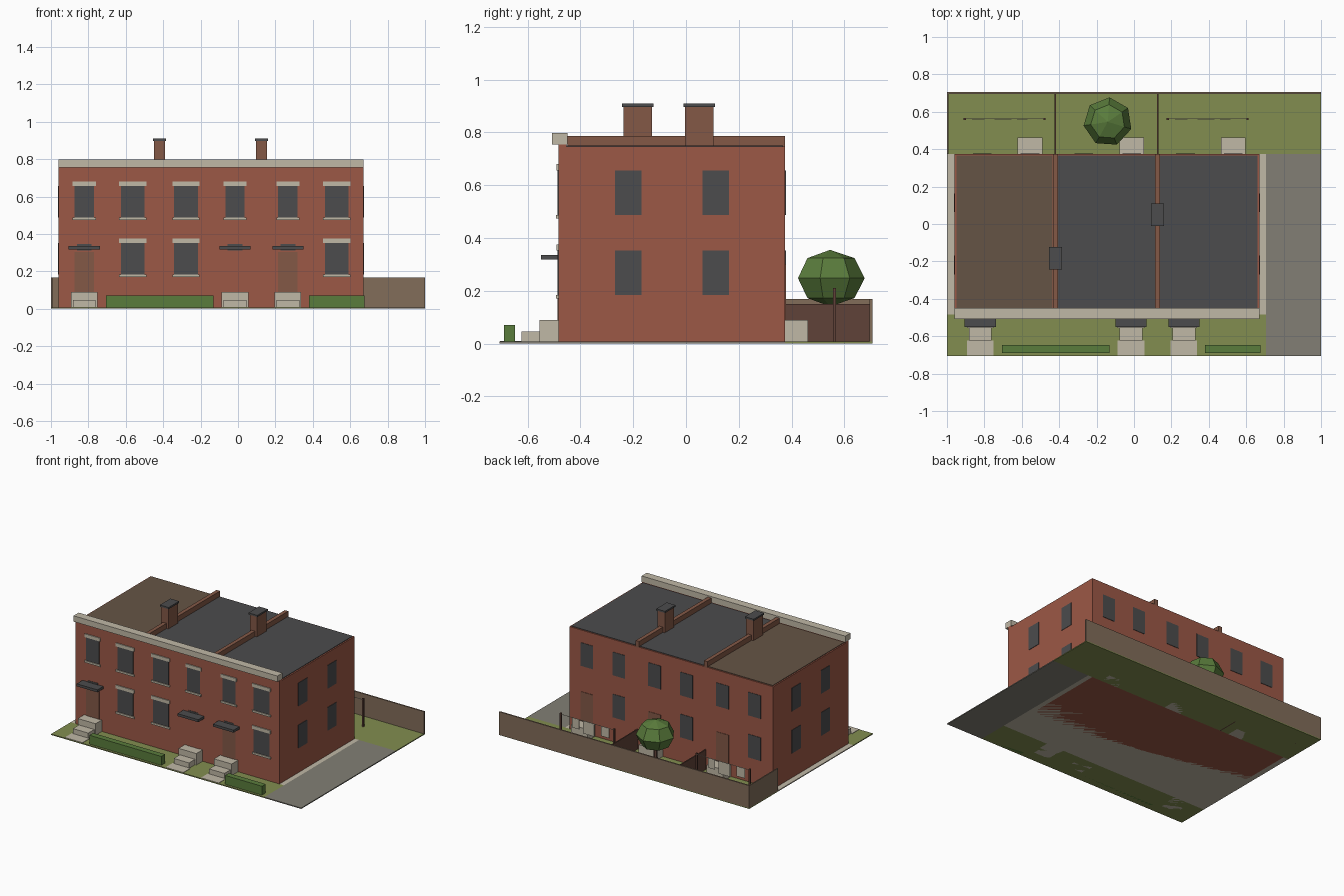
import bpy, bmesh, math
from mathutils import Matrix

if "Cube" in bpy.data.objects:
    bpy.data.objects.remove(bpy.data.objects["Cube"])


def material(name, r, g, b):
    m = bpy.data.materials.new(name)
    lin = [((c / 255 + 0.055) / 1.055) ** 2.4 for c in (r, g, b)]
    m.diffuse_color = (*lin, 1)
    m.use_nodes = True
    m.node_tree.nodes["Principled BSDF"].inputs["Base Color"].default_value = m.diffuse_color
    return m


BRICK = material("red brick", 156, 88, 70)
STONE = material("pale stone", 192, 184, 166)
SLATE = material("dark slate", 76, 76, 77)
TAR = material("brown roofing", 101, 84, 69)
FENCE = material("fence wood", 130, 109, 90)
GRASS = material("grass", 130, 141, 80)
LEAF = material("foliage", 90, 124, 60)
DRIVE = material("driveway grey", 130, 127, 117)
BROWN = material("brown brick", 131, 88, 70)
POST = material("dark wood", 96, 66, 56)

WX0, WX1, WY0, WY1, WZ = -0.96, 0.67, -0.483, 0.375, 0.75
EY = 0.706


def finish(name, bm, mat):
    me = bpy.data.meshes.new(name)
    bm.to_mesh(me)
    bm.free()
    me.materials.append(mat)
    ob = bpy.data.objects.new(name, me)
    bpy.context.collection.objects.link(ob)
    return ob


def box(name, x0, x1, y0, y1, z0, z1, mat):
    bm = bmesh.new()
    bmesh.ops.create_cube(bm, size=1)
    for v in bm.verts:
        v.co = ((x0 + x1) / 2 + v.co.x * (x1 - x0),
                (y0 + y1) / 2 + v.co.y * (y1 - y0),
                (z0 + z1) / 2 + v.co.z * (z1 - z0))
    return finish(name, bm, mat)


# ground pieces
G = 0.007
box("front_lawn", -1, 0.705, -EY, WY0, 0, G, GRASS)
box("rear_lawn", -1, 1, WY1, EY, 0, G, GRASS)
box("driveway", 0.705, 1, -EY, WY1, 0, G, DRIVE)
box("foundation_pad", -1, 0.705, WY0, WY1, 0, G, STONE)

# main block, cornice and roofs
box("brick_walls", WX0, WX1, WY0, WY1, 0, WZ - 0.004, BRICK)
box("cornice", WX0, WX1, -0.508, -0.449, 0.755, 0.797, STONE)
box("cornice_backing", WX0, WX1, WY0, -0.452, WZ - 0.004, 0.755, BRICK)
for i, (x0, x1, mat) in enumerate([(-0.95, -0.435, TAR), (-0.405, 0.113, SLATE),
                                   (0.14, 0.66, SLATE)]):
    box(f"roof_{i}", x0, x1, -0.452, 0.367, WZ - 0.005, WZ, mat)

# party walls and chimneys
for i, (x, y) in enumerate([(-0.42, -0.183), (0.126, 0.05)]):
    box(f"party_wall_{i}", x - 0.014, x + 0.014, -0.449, WY1, WZ - 0.01, 0.787, BROWN)
    box(f"chimney_{i}", x - 0.029, x + 0.029, y - 0.054, y + 0.054, WZ, 0.897, BROWN)
    box(f"chimney_cap_{i}", x - 0.035, x + 0.035, y - 0.06, y + 0.06, 0.897, 0.909, SLATE)

# front windows with lintels and sills
UP, LOW = (0.488, 0.656), (0.184, 0.352)
narrow, wide = 0.052, 0.063
front = [(-0.822, narrow, UP), (-0.562, wide, UP), (-0.278, wide, UP),
         (-0.016, narrow, UP), (0.267, narrow, UP), (0.528, wide, UP),
         (-0.562, wide, LOW), (-0.278, wide, LOW), (0.528, wide, LOW)]
for i, (x, w, (z0, z1)) in enumerate(front):
    box(f"front_window_{i}", x - w, x + w, WY0 - 0.003, WY0, z0, z1, SLATE)
    box(f"front_lintel_{i}", x - w - 0.01, x + w + 0.01, WY0 - 0.007, WY0, z1, z1 + 0.024, STONE)
    box(f"front_sill_{i}", x - w - 0.01, x + w + 0.01, WY0 - 0.009, WY0, z0 - 0.014, z0, STONE)

# front doors, transoms, awnings, steps and paths
for i, (x, mat) in enumerate([(-0.822, BROWN), (-0.016, BRICK), (0.267, BROWN)]):
    box(f"front_door_{i}", x - 0.052, x + 0.052, WY0 - 0.003, WY0, 0.09, 0.302, mat)
    box(f"front_transom_{i}", x - 0.04, x + 0.04, WY0 - 0.003, WY0, 0.31, 0.347, SLATE)
    box(f"awning_{i}", x - 0.083, x + 0.083, -0.55, WY0, 0.318, 0.336, SLATE)
    box(f"front_step_upper_{i}", x - 0.071, x + 0.071, -0.555, WY0, 0, 0.09, STONE)
    box(f"front_step_lower_{i}", x - 0.061, x + 0.061, -0.624, -0.555, 0, 0.046, STONE)
    box(f"front_path_{i}", x - 0.071, x + 0.071, -0.704, -0.624, 0.001, G + 0.003, STONE)

# side windows on both ends
for side, x0, x1 in (("left", WX0 - 0.003, WX0), ("right", WX1, WX1 + 0.003)):
    for y in (-0.219, 0.113):
        for z0, z1 in (UP, LOW):
            box(f"{side}_window", x0, x1, y - 0.05, y + 0.05, z0, z1, SLATE)

# rear windows, doors and steps, one set per house
for i, x in enumerate((-0.96, -0.416, 0.127)):
    xw, xd = x + 0.148, x + 0.404
    for xc, (z0, z1) in ((xw, UP), (xw, LOW), (xd, UP)):
        box(f"rear_window_{i}", xc - 0.05, xc + 0.05, WY1, WY1 + 0.003, z0, z1, SLATE)
    box(f"rear_door_{i}", xd - 0.05, xd + 0.05, WY1, WY1 + 0.003, 0.09, 0.302, BROWN)
    box(f"rear_step_{i}", xd - 0.066, xd + 0.066, WY1, 0.463, 0, 0.09, STONE)

# hedges
for i, (x0, x1) in enumerate([(-0.705, -0.13), (0.38, 0.675)]):
    box(f"hedge_{i}", x0, x1, -0.69, -0.648, 0, 0.071, LEAF)

# fences
box("rear_fence", -1, 1, EY - 0.01, EY, 0, 0.168, FENCE)
box("left_fence", -1, -0.992, WY1, EY - 0.01, 0, 0.168, FENCE)
for i, x in enumerate((-0.42, 0.126)):
    box(f"yard_divider_{i}", x - 0.004, x + 0.004, WY1, EY - 0.01, 0, 0.15, POST)

# clothes lines with hanging washing
LY = 0.562
for i, x in enumerate((-0.905, 0.18)):
    for px in (x, x + 0.427):
        box(f"line_post_{i}", px - 0.006, px + 0.006, LY - 0.006, LY + 0.006, 0, 0.21, POST)
    box(f"clothes_line_{i}", x, x + 0.427, LY - 0.001, LY + 0.001, 0.199, 0.202, STONE)
    for a, b, h in ((0.04, 0.105, 0.07), (0.16, 0.25, 0.09), (0.28, 0.335, 0.07)):
        box(f"washing_{i}", x + a, x + b, LY - 0.002, LY + 0.002, 0.2 - h, 0.2, STONE)

# low-poly tree
bm = bmesh.new()
bmesh.ops.create_uvsphere(bm, u_segments=7, v_segments=4, radius=1)
bmesh.ops.transform(bm, verts=bm.verts, matrix=Matrix.Translation((-0.14, 0.546, 0.248))
                    @ Matrix.Diagonal((0.131, 0.131, 0.107, 1))
                    @ Matrix.Rotation(math.radians(-4), 4, 'Z'))
finish("tree_crown", bm, LEAF)
bm = bmesh.new()
bmesh.ops.create_cone(bm, cap_ends=True, segments=7, radius1=0.016, radius2=0.013, depth=0.17,
                      matrix=Matrix.Translation((-0.14, 0.546, 0.085)))
finish("tree_trunk", bm, POST)
